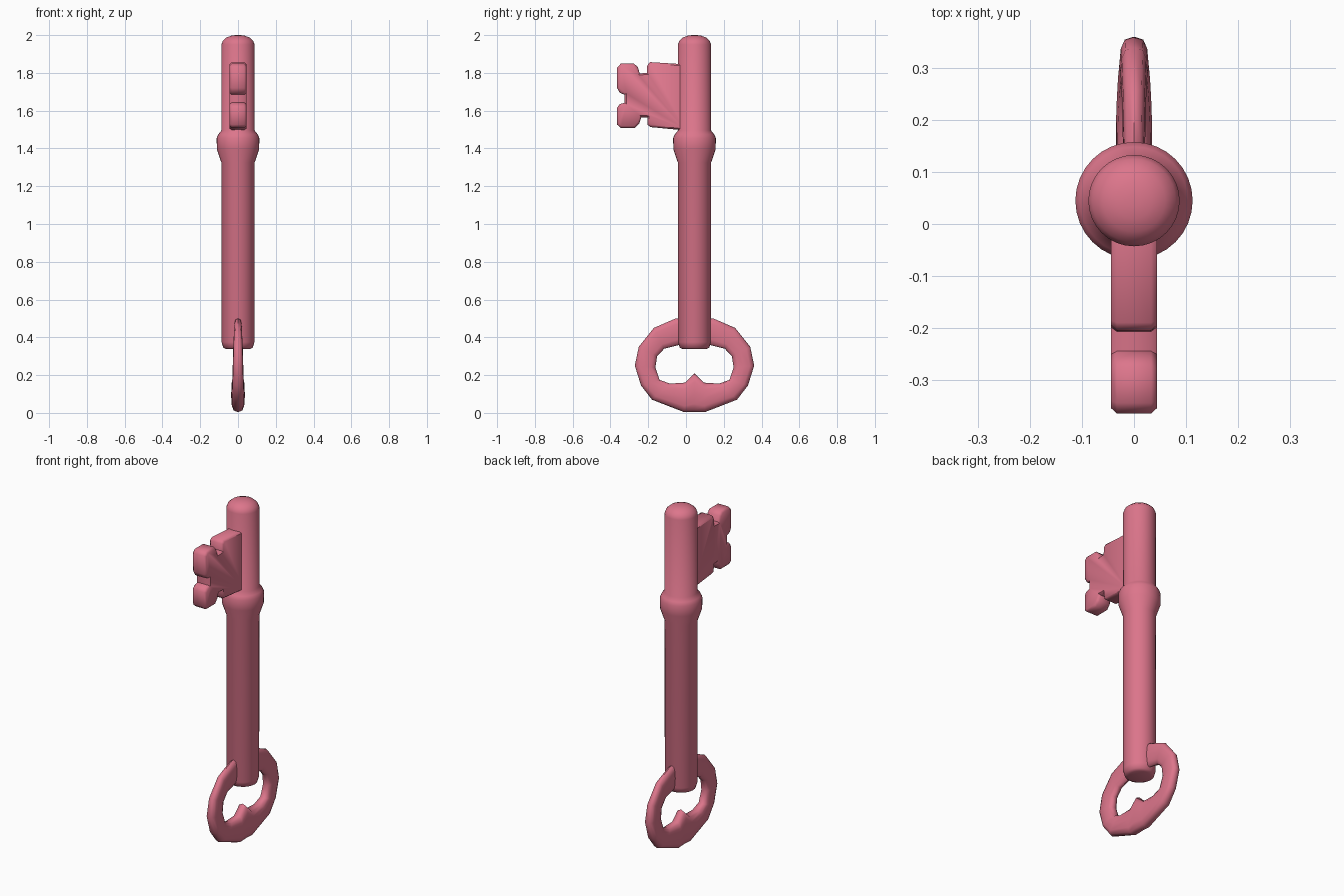
import bpy, bmesh, math

cube = bpy.data.objects.get("Cube")
if cube:
    bpy.data.objects.remove(cube, do_unlink=True)

AXIS_Y = 0.045  # the shaft stands a little behind the centre

pink = bpy.data.materials.new("rose_pink")
pink.use_nodes = True
COLOR = (0.72, 0.18, 0.26, 1)
pink.diffuse_color = COLOR
pink.node_tree.nodes["Principled BSDF"].inputs["Base Color"].default_value = COLOR


def finish(name, bm, angle):
    bmesh.ops.recalc_face_normals(bm, faces=bm.faces[:])
    mesh = bpy.data.meshes.new(name)
    bm.to_mesh(mesh)
    bm.free()
    mesh.materials.append(pink)
    obj = bpy.data.objects.new(name, mesh)
    bpy.context.collection.objects.link(obj)
    bpy.ops.object.select_all(action="DESELECT")
    obj.select_set(True)
    bpy.context.view_layer.objects.active = obj
    bpy.ops.object.shade_smooth_by_angle(angle=math.radians(angle))
    return obj


def skin(bm, rings, closed):
    """Bridge equal rings of points with quads."""
    loops = [[bm.verts.new(p) for p in ring] for ring in rings]
    pairs = list(zip(loops, loops[1:]))
    if closed:
        pairs.append((loops[-1], loops[0]))
    else:
        bm.faces.new(loops[0])
        bm.faces.new(loops[-1])
    for a, b in pairs:
        for i in range(len(a)):
            j = (i + 1) % len(a)
            bm.faces.new((a[i], a[j], b[j], b[i]))


# Shaft with collar and domed tip: (radius, height)
profile = [(0.06, 0.337), (0.078, 0.345), (0.087, 0.375), (0.088, 1.325),
           (0.112, 1.395), (0.113, 1.455), (0.104, 1.475), (0.088, 1.495),
           (0.088, 1.95), (0.08, 1.971), (0.06, 1.988), (0.035, 1.997), (0.012, 2.0)]
SIDES = 32
bm = bmesh.new()
skin(bm, [[(r * math.cos(math.tau * i / SIDES),
            AXIS_Y + r * math.sin(math.tau * i / SIDES), z)
           for i in range(SIDES)] for r, z in profile], False)
finish("shaft", bm, 50)

# Bow handle: outer offset and height, inner offset and height, half thickness
half = [(0, 0.004, 0, 0.21, 0.036), (0.055, 0.004, 0.05, 0.16, 0.036),
        (0.225, 0.07, 0.13, 0.155, 0.034), (0.283, 0.145, 0.185, 0.175, 0.031),
        (0.316, 0.25, 0.207, 0.24, 0.028), (0.295, 0.35, 0.198, 0.3, 0.026),
        (0.215, 0.45, 0.16, 0.34, 0.023), (0.10, 0.50, 0.08, 0.36, 0.021),
        (0, 0.50, 0, 0.365, 0.021)]
outline = half + [(-a, b, -c, d, t) for a, b, c, d, t in half[-2:0:-1]]
rings = []
for oy, oz, iy, iz, t in outline:
    ring = []
    for i in range(12):
        c, s = math.cos(math.tau * i / 12), math.sin(math.tau * i / 12)
        u = 0.5 + 0.5 * math.copysign(abs(c) ** 0.8, c)
        x = t * math.copysign(abs(s) ** 0.65, s)
        ring.append((x, AXIS_Y + iy + (oy - iy) * u, iz + (oz - iz) * u))
    rings.append(ring)
bm = bmesh.new()
skin(bm, rings, True)
finish("bow_handle", bm, 50)

# Toothed bit: side outline (y, z), thickened along x with softened rims
bit = [(0.0, 1.845), (-0.19, 1.857), (-0.205, 1.84), (-0.207, 1.80),
       (-0.245, 1.797), (-0.255, 1.83), (-0.275, 1.849), (-0.345, 1.849),
       (-0.365, 1.828), (-0.365, 1.72), (-0.35, 1.694), (-0.325, 1.685),
       (-0.325, 1.642), (-0.35, 1.635), (-0.365, 1.615), (-0.365, 1.526),
       (-0.345, 1.509), (-0.27, 1.509), (-0.246, 1.535), (-0.237, 1.565),
       (-0.205, 1.565), (-0.203, 1.525), (-0.188, 1.513), (0.0, 1.495)]
bm = bmesh.new()
skin(bm, [[(x, y, z) for y, z in bit] for x in (-0.033, 0.033)], False)
bmesh.ops.recalc_face_normals(bm, faces=bm.faces[:])
caps = [f for f in bm.faces if len(f.verts) > 4]
bmesh.ops.inset_individual(bm, faces=caps, thickness=0.011, depth=0.011)
finish("bit", bm, 50)
